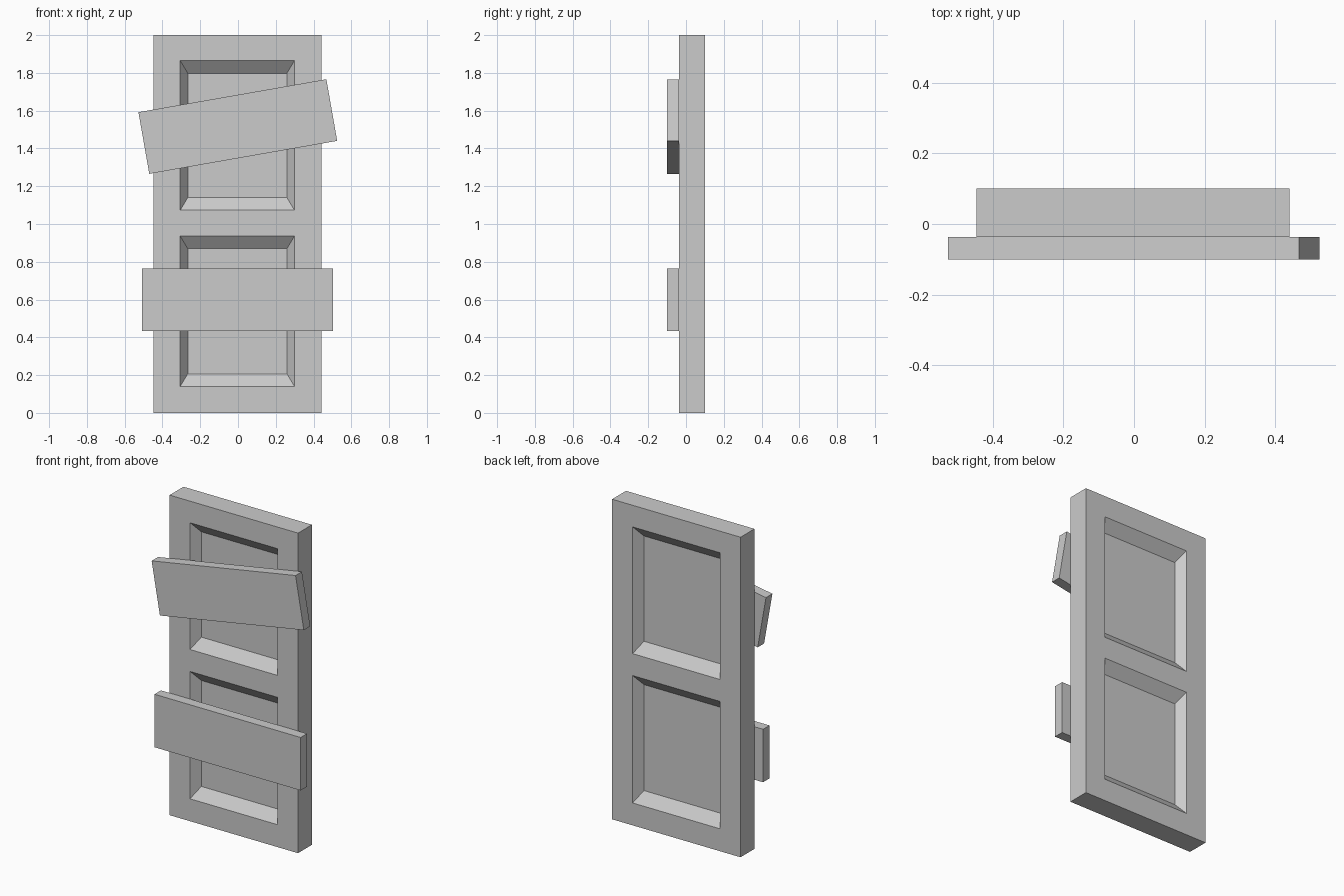
import bpy, bmesh, math

if "Cube" in bpy.data.objects:
    bpy.data.objects.remove(bpy.data.objects["Cube"])

X = [-0.447, -0.306, 0.299, 0.441]
Z = [0.0, 0.14, 0.936, 1.073, 1.865, 2.0]
FRONT, BACK = -0.037, 0.10
DEPTH, BEVEL_X, BEVEL_Z = 0.055, 0.04, 0.067


def finish(bm, name):
    bmesh.ops.remove_doubles(bm, verts=bm.verts, dist=1e-5)
    bmesh.ops.recalc_face_normals(bm, faces=bm.faces)
    mesh = bpy.data.meshes.new(name)
    bm.to_mesh(mesh)
    bm.free()
    obj = bpy.data.objects.new(name, mesh)
    bpy.context.collection.objects.link(obj)
    return obj


def rect(x0, x1, z0, z1, y):
    return [(x0, y, z0), (x1, y, z0), (x1, y, z1), (x0, y, z1)]


def quad(bm, pts):
    bm.faces.new([bm.verts.new(p) for p in pts])


def bridge(bm, a, b):
    for i in range(4):
        j = (i + 1) % 4
        quad(bm, [a[i], a[j], b[j], b[i]])


# Door: grid of frame cells on both faces, with sloped sunken panels
bm = bmesh.new()
for y, inward in ((FRONT, 1), (BACK, -1)):
    for i in range(3):
        for k in range(5):
            x0, x1, z0, z1 = X[i], X[i + 1], Z[k], Z[k + 1]
            outer = rect(x0, x1, z0, z1, y)
            if i == 1 and k in (1, 3):
                inner = rect(x0 + BEVEL_X, x1 - BEVEL_X, z0 + BEVEL_Z,
                             z1 - BEVEL_Z, y + inward * DEPTH)
                bridge(bm, outer, inner)
                quad(bm, inner)
            else:
                quad(bm, outer)
# Door rim, matching the grid lines of the faces
for k in range(5):
    for x in (X[0], X[-1]):
        quad(bm, [(x, FRONT, Z[k]), (x, BACK, Z[k]),
                  (x, BACK, Z[k + 1]), (x, FRONT, Z[k + 1])])
for i in range(3):
    for z in (Z[0], Z[-1]):
        quad(bm, [(X[i], FRONT, z), (X[i + 1], FRONT, z),
                  (X[i + 1], BACK, z), (X[i], BACK, z)])
finish(bm, "door")


# Planks nailed across the front
def plank(name, x, z, length, width, angle):
    bm = bmesh.new()
    bmesh.ops.create_cube(bm, size=1)
    bmesh.ops.scale(bm, vec=(length, 0.1 + FRONT, width), verts=bm.verts)
    obj = finish(bm, name)
    obj.location = (x, (FRONT - 0.1) / 2, z)
    obj.rotation_euler.y = -math.radians(angle)


plank("lower_plank", -0.002, 0.598, 1.01, 0.331, 0)
plank("upper_plank", -0.001, 1.516, 1.01, 0.331, 9.95)
